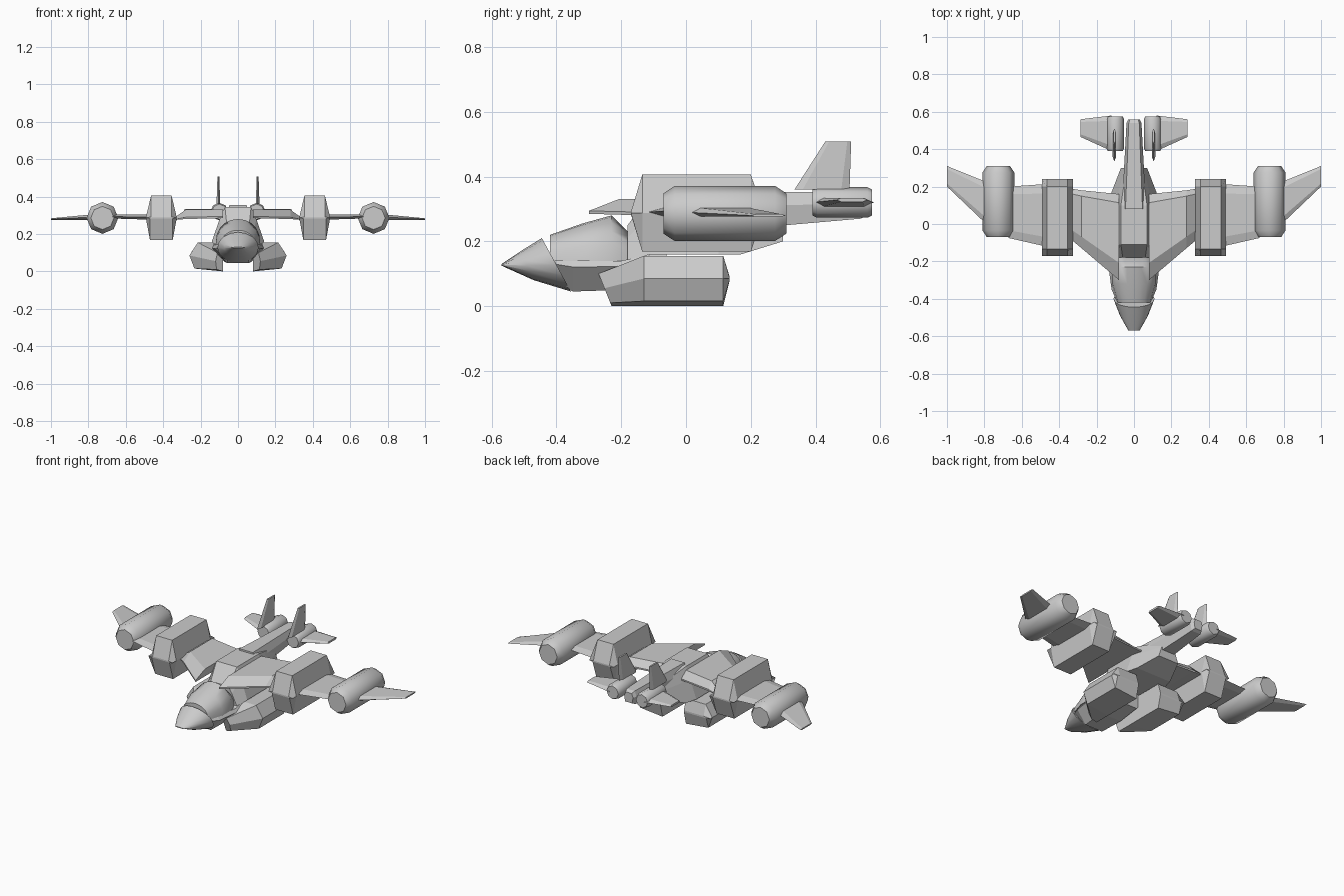
import bpy, bmesh
from math import sin, cos, pi, radians

cube = bpy.data.objects.get("Cube")
if cube:
    bpy.data.objects.remove(cube)

hull_colour = (.6, .6, .6, 1)
hull_grey = bpy.data.materials.new("hull grey")
hull_grey.use_nodes = True
hull_grey.diffuse_color = hull_colour
shader = hull_grey.node_tree.nodes["Principled BSDF"]
shader.inputs["Base Color"].default_value = hull_colour


def loft(name, rings, smooth=False, mirror=False):
    """Skin rings of equal length and cap both ends."""
    bm = bmesh.new()
    loops = [[bm.verts.new(point) for point in ring] for ring in rings]
    for first, second in zip(loops, loops[1:]):
        for i in range(len(first)):
            bm.faces.new((first[i - 1], first[i], second[i], second[i - 1]))
    bm.faces.new(loops[0])
    bm.faces.new(loops[-1])
    bmesh.ops.recalc_face_normals(bm, faces=bm.faces)
    mesh = bpy.data.meshes.new(name)
    bm.to_mesh(mesh)
    bm.free()
    mesh.materials.append(hull_grey)
    part = bpy.data.objects.new(name, mesh)
    bpy.context.collection.objects.link(part)
    if smooth:
        bpy.ops.object.select_all(action='DESELECT')
        part.select_set(True)
        bpy.context.view_layer.objects.active = part
        bpy.ops.object.shade_smooth_by_angle(angle=radians(50))
    if mirror:
        part.modifiers.new("Mirror", 'MIRROR')


def section(shape, y, half, low, high, x=0, lean=0):
    """Scale a unit shape into an upright cross-section; lean tips its top along y."""
    return [(x + half * u, y + lean * (v - .5), low + (high - low) * v) for u, v in shape]


def rib(shape, x, front, back, z, thick):
    """Scale a unit wing profile into a rib at distance x from the centre."""
    return [(x, front + (back - front) * u, z + thick * v) for u, v in shape]


def fuselage(name, shape, stations, smooth=False):
    loft(name, [section(shape, *station) for station in stations], smooth)


def wing(name, shape, *stations):
    loft(name, [rib(shape, *station) for station in stations], mirror=True)


def barrel(name, x, z, front, back, radius, chamfer, cap):
    """Mirrored eight-sided cylinder with narrowed ends."""
    rings = [(front, cap), (front + chamfer, radius), (back - chamfer, radius), (back, cap)]
    loft(name, [section(disc(8), y, r, z - r, z + r, x) for y, r in rings],
         smooth=True, mirror=True)


def disc(sides):
    angles = [2 * pi * i / sides for i in range(sides)]
    return [(sin(a), .5 + cos(a) / 2) for a in angles]


def hexagon(top, middle, bottom, waist):
    """Symmetric six-sided shape given by its half widths and waist height."""
    right = [(top, 1), (middle, waist), (bottom, 0)]
    return right + [(-u, v) for u, v in reversed(right)]


arch = [(cos(pi * i / 10), sin(pi * i / 10) ** .8) for i in range(11)]
thin_profile = [(0, 0), (.15, 1), (.85, 1), (1, 0), (.85, -1), (.15, -1)]
slab_profile = [(0, 0), (0, .2), (.2, 1), (.9, 1), (1, .2), (1, 0)]

# Nose and cockpit
fuselage("nose", disc(16), [(-.57, .03, .125, .13),
                            (-.49, .075, .08, .17, 0, -.04),
                            (-.4, .11, .045, .21, 0, -.09)], smooth=True)
fuselage("canopy", arch, [(-.42, .09, .14, .22), (-.32, .12, .14, .255),
                          (-.23, .12, .14, .28), (-.18, .1, .14, .23)], smooth=True)
fuselage("cockpit_tub", hexagon(.9, 1, .5, .8),
         [(-.42, .09, .1, .14), (-.35, .12, .045, .14),
          (-.2, .14, .05, .14), (-.06, .14, .07, .17)])

# Central body and tail boom
fuselage("body", hexagon(.5, .7, 1, .65),
         [(-.18, .12, .14, .25), (-.11, .14, .16, .345), (.1, .14, .16, .345),
          (.17, .12, .16, .33), (.3, .07, .2, .3)])
fuselage("tail_boom", hexagon(.7, 1, .8, .6),
         [(.08, .065, .23, .355), (.54, .04, .27, .35), (.56, .03, .28, .34)])

# Lower pods beside the cockpit
pod_shape = [(-1, 1), (.5, 1), (1, .55), (.7, .1), (-1, 0)]
pod_stations = [(-.25, .02, 0, .1, .1, -.04), (-.13, .09, 0, .155, .17),
                (.115, .09, 0, .155, .17), (.135, .09, .08, .09, .17)]
loft("lower_pod", [section(pod_shape, *station) for station in pod_stations], mirror=True)

# Wing nacelles with ridged ends
nacelle_shape = hexagon(.66, 1, .73, .5)
nacelle_ends = [(-.17, .283, .291), (-.135, .168, .406), (.2, .168, .406), (.24, .283, .291)]
loft("wing_nacelle", [section(nacelle_shape, y, .083, low, high, .41)
                      for y, low, high in nacelle_ends], mirror=True)

# Wings from root to tip
wing("inner_wing", slab_profile, (.08, -.3, .16, .285, .045),
     (.28, -.13, .18, .28, .05), (.34, -.08, .19, .275, .012))
wing("outer_wing", thin_profile, (.45, -.125, .215, .29, .014), (.67, -.075, .2, .293, .01))
barrel("engine_pod", x=.725, z=.286, front=-.07, back=.31, radius=.085, chamfer=.035, cap=.062)
wing("wing_tip", thin_profile, (.79, 0, .225, .29, .014), (1, .2, .31, .28, .004))

# Tail thrusters, stabilisers and fins
barrel("tail_thruster", x=.1, z=.32, front=.39, back=.575, radius=.047, chamfer=.015, cap=.04)
wing("stabiliser", thin_profile, (.12, .39, .58, .32, .014), (.285, .465, .56, .328, .006))
fin_ribs = [rib(thin_profile, .36, .335, .505, .105, .01),
            rib(thin_profile, .508, .43, .51, .105, .005)]
loft("tail_fin", [[(x, y, z) for z, y, x in ring] for ring in fin_ribs], mirror=True)
